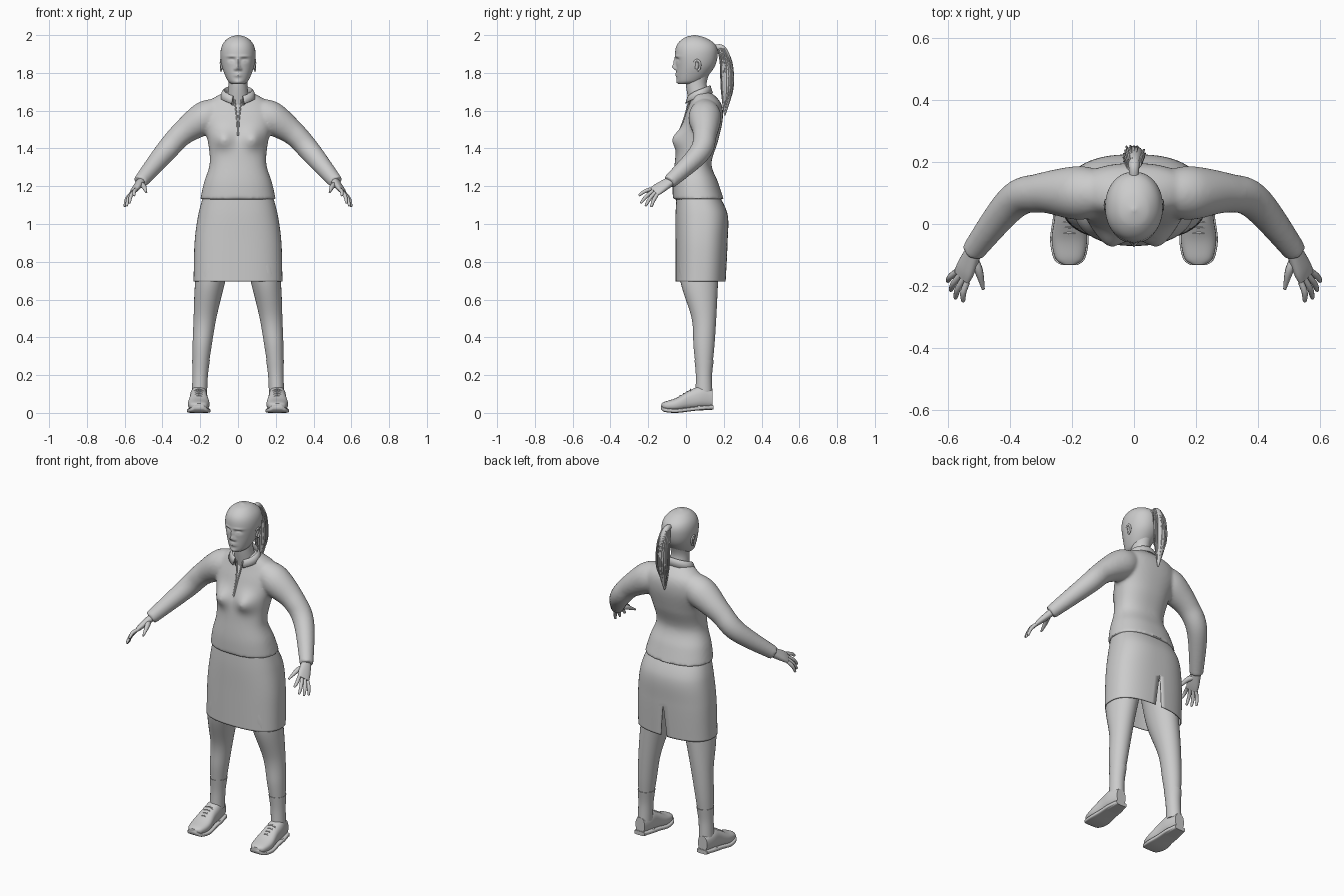
import bpy, bmesh, math, random
from mathutils import Vector

if "Cube" in bpy.data.objects:
    bpy.data.objects.remove(bpy.data.objects["Cube"], do_unlink=True)
random.seed(4)

grey = bpy.data.materials.new("plain_grey")
grey.use_nodes = True
grey.diffuse_color = (.6, .6, .6, 1)
grey.node_tree.nodes["Principled BSDF"].inputs["Base Color"].default_value = grey.diffuse_color
parts = []


def spline(rows, count):
    """Resample rows of numbers with a Catmull-Rom curve."""
    rows = [Vector(row) for row in rows]
    last = len(rows) - 1
    result = []
    for i in range(count):
        place = i / (count - 1) * last
        k = min(int(place), last - 1)
        t = place - k
        before, start, end, after = (rows[min(max(j, 0), last)] for j in range(k - 1, k + 3))
        tangent_in, tangent_out = (end - before) / 2, (after - start) / 2
        blend = t * t * (3 - 2 * t)
        ease = t * (1 - t)
        result.append(start.lerp(end, blend) + tangent_in * ease * (1 - t) - tangent_out * ease * t)
    return result


def loft(bm, rings, sides, power=2, side=1, gap=None, caps=True):
    """Skin superellipse rings given as (centre, u, v); gap opens the v side."""
    def bend(value):
        return math.copysign(abs(value) ** (2 / power), value)

    loops = []
    for centre, u, v in rings:
        opening = gap(centre.z) if gap else 0
        loop = []
        for i in range(sides + 1 if gap else sides):
            angle = opening + (math.tau - 2 * opening) * i / sides
            point = centre + u * bend(math.sin(angle)) + v * bend(math.cos(angle))
            loop.append(bm.verts.new((point.x * side, point.y, point.z)))
        loops.append(loop)
    for lower, upper in zip(loops, loops[1:]):
        for i in range(sides):
            j = (i + 1) % len(lower)
            bm.faces.new((lower[i], lower[j], upper[j], upper[i]))
    if caps:
        bm.faces.new(loops[0])
        bm.faces.new(loops[-1])


def column(bm, rows, sides, steps, centre=lambda height: 0, **options):
    """Upright form from rows of height, half width, front y, back y."""
    rings = [(Vector((centre(height), (front + back) / 2, height)),
              Vector((width, 0, 0)), Vector((0, (back - front) / 2, 0)))
             for height, width, front, back in spline(rows, steps)]
    loft(bm, rings, sides, **options)


def lengthwise(bm, rows, steps, power, side):
    """Foot form from rows of y, half width, bottom, top."""
    rings = [(Vector((.208, y, (bottom + top) / 2)), Vector((width, 0, 0)), Vector((0, 0, (top - bottom) / 2)))
             for y, width, bottom, top in spline(rows, steps)]
    loft(bm, rings, 28, power, side)


def tube(bm, rows, sides=12, steps=16, side=1):
    """Round form along rows of x, y, z, radius."""
    points = spline(rows, steps)
    rings = []
    for i, point in enumerate(points):
        ahead, behind = points[min(i + 1, steps - 1)], points[max(i - 1, 0)]
        along = (ahead - behind).to_3d().normalized()
        u = along.cross(Vector((1, 0, 1))).normalized()
        rings.append((point.to_3d(), u * point.w, along.cross(u) * point.w))
    loft(bm, rings, sides, side=side)


def push(bm, bumps, limit):
    """Move front vertices along y by soft bumps: x, z, x size, z size, amount."""
    for vert in bm.verts:
        if vert.co.y < limit:
            vert.co.y += sum(
                amount * math.exp(-((abs(vert.co.x) - x) / wide) ** 2 - ((vert.co.z - z) / tall) ** 2)
                for x, z, wide, tall, amount in bumps)


def finish(name, bm):
    bmesh.ops.remove_doubles(bm, verts=bm.verts, dist=.0002)
    bmesh.ops.recalc_face_normals(bm, faces=bm.faces)
    mesh = bpy.data.meshes.new(name)
    bm.to_mesh(mesh)
    bm.free()
    mesh.materials.append(grey)
    obj = bpy.data.objects.new(name, mesh)
    bpy.context.collection.objects.link(obj)
    parts.append(obj)
    return obj


# Jacket: body and sleeves fused into one surface
bm = bmesh.new()
column(bm, [(1.13, .2, -.07, .2), (1.22, .18, -.07, .17), (1.32, .15, -.06, .135), (1.44, .16, -.045, .17),
            (1.56, .19, -.01, .195), (1.64, .165, .02, .185), (1.7, .07, .035, .13)], 64, 60, power=2.3)
push(bm, [(.08, 1.45, .05, .05, -.04)], .05)
for side in (1, -1):
    tube(bm, [(.1, .1, 1.6, .07), (.18, .1, 1.56, .087), (.3, .1, 1.475, .064),
              (.39, .07, 1.375, .057), (.52, -.09, 1.22, .038)], 24, 36, side)
jacket = finish("jacket", bm)
remesh = jacket.modifiers.new("fuse", "REMESH")
remesh.mode = "VOXEL"
remesh.voxel_size = .009
remesh.use_smooth_shade = True
relax = jacket.modifiers.new("relax", "SMOOTH")
relax.factor = .5
relax.iterations = 7

# Front seam opening into the neckline
bm = bmesh.new()
for side in (1, -1):
    tube(bm, [(.002, -.046, 1.47, .003), (.006, -.01, 1.56, .004), (.02, .02, 1.67, .004)], 8, 14, side)
finish("front_seam", bm)

# Folded collar, lowest at the front
bm = bmesh.new()
grid = []
for i in range(41):
    turn = i / 20 - 1
    angle = turn * 2.8
    top = 1.735 - .058 * abs(turn) ** 1.5
    grid.append([bm.verts.new((.075 * flare * math.sin(angle), .067 + .058 * flare * math.cos(angle), top - drop))
                 for flare, drop in ((.9, .05), (1, 0), (1.1, .005), (1.3, .04))])
for here, there in zip(grid, grid[1:]):
    for k in range(3):
        bm.faces.new((here[k], here[k + 1], there[k + 1], there[k]))
finish("collar", bm).modifiers.new("thickness", "SOLIDIFY").thickness = .004

# Skirt with a vent opening at the back hem
bm = bmesh.new()
column(bm, [(1.16, .18, -.05, .17), (1.05, .21, -.055, .22), (.9, .23, -.055, .22), (.695, .235, -.055, .21)],
       72, 40, power=2.5, gap=lambda height: max(0, .88 - height) / 4, caps=False)
finish("skirt", bm).modifiers.new("thickness", "SOLIDIFY").thickness = .005

# Neck
bm = bmesh.new()
column(bm, [(1.62, .065, .02, .15), (1.73, .05, 0, .11), (1.8, .052, 0, .125)], 32, 16)
finish("neck", bm)

# Head, with nose, eyes, brows, lips and chin pushed out of it
bm = bmesh.new()
column(bm, [(1.74, .03, -.035, .03), (1.76, .055, -.047, .09), (1.83, .084, -.052, .15), (1.9, .093, -.058, .168),
            (1.95, .082, -.047, .155), (1.985, .05, -.01, .105), (2, .006, .04, .05)], 96, 90, power=2.1)
push(bm, [(0, 1.83, .012, .013, -.02), (0, 1.855, .008, .02, -.012), (.013, 1.82, .008, .008, -.008),
          (.033, 1.87, .018, .012, .011), (.033, 1.865, .01, .006, -.006), (.035, 1.887, .025, .007, -.005),
          (0, 1.79, .02, .01, -.009), (0, 1.79, .02, .002, .004), (0, 1.75, .02, .012, -.007)], .03)
finish("head", bm)

# Ponytail: core with loose strands around it
core = [(0, .14, 1.93, .014), (0, .19, 1.93, .018), (0, .215, 1.85, .029), (0, .22, 1.72, .03), (0, .205, 1.575, .004)]
bm = bmesh.new()
tube(bm, core, 16, 30)
for i in range(18):
    angle = i * math.tau / 18
    reach = random.uniform(.85, 1.2)
    lift = random.uniform(0, .05)
    tube(bm, [(math.sin(angle) * radius * reach, y + math.cos(angle) * radius * reach, z + lift * (k == 4), .006 - k / 1000)
              for k, (x, y, z, radius) in enumerate(core) if k], 6, 20)
finish("ponytail", bm)

# Paired parts
for side, name in ((1, "left"), (-1, "right")):
    # Ear: curved rim and inner lobe
    bm = bmesh.new()
    tube(bm, [(.09, .058 + .017 * math.cos(a / 2), 1.84 + .028 * math.sin(a / 2), .006) for a in range(-3, 6)],
         8, 24, side)
    tube(bm, [(.082, .055, 1.82, .008), (.086, .062, 1.855, .012)], 10, 8, side)
    finish(name + "_ear", bm)

    # Hand: flattened palm, four fingers and a thumb
    bm = bmesh.new()
    across = Vector((.6, .6, -.5)).normalized()
    normal = Vector((.04, -.075, -.055)).cross(across).normalized()
    palm = spline([(.51, -.075, 1.23, .026, .022), (.54, -.14, 1.19, .036, .017), (.554, -.17, 1.17, .035, .011)], 12)
    loft(bm, [(ring.to_3d(), across * ring[3], normal * ring[4]) for ring in palm], 20, 2.4, side)
    tips = [(.55, -.25, 1.15), (.575, -.24, 1.11), (.59, -.215, 1.095), (.6, -.185, 1.09)]
    for k, tip in enumerate(tips):
        root = palm[-1].to_3d() + across * (k - 1.5) * .0185
        joint = root.lerp(Vector(tip), .5) + normal * .008
        tube(bm, [(*root, .01), (*joint, .01), (*joint.lerp(Vector(tip), .85), .007), (*tip, .003)], 10, 12, side)
    tube(bm, [(.52, -.11, 1.21, .016), (.5, -.15, 1.2, .014), (.485, -.21, 1.167, .005)], 10, 12, side)
    finish(name + "_hand", bm)

    # Leg and sock share one outward curve
    def stance(height):
        return side * (.205 - .12 * height ** 2)

    bm = bmesh.new()
    column(bm, [(.9, .09, -.04, .18), (.7, .08, -.03, .17), (.5, .06, .03, .16), (.35, .05, .04, .15),
                (.2, .038, .055, .135), (.1, .036, .055, .135)], 32, 44, stance)
    finish(name + "_leg", bm)
    bm = bmesh.new()
    column(bm, [(.28, .047, .045, .147), (.2, .041, .052, .138), (.1, .04, .05, .14)], 32, 12, stance)
    finish(name + "_sock", bm)

    # Shoe upper, with the sole following its outline and a heel block
    upper = [(-.13, .02, .03, .05), (-.11, .045, .015, .06), (-.05, .057, .01, .08),
             (.02, .048, .018, .12), (.08, .044, .025, .14), (.14, .03, .03, .12)]
    bm = bmesh.new()
    lengthwise(bm, upper, 36, 2.5, side)
    finish(name + "_shoe", bm)
    bm = bmesh.new()
    lengthwise(bm, [(y * 1.02, width + .005, bottom - .01, bottom + .012) for y, width, bottom, top in upper],
               28, 5, side)
    lengthwise(bm, [(.06, .044, .012, .04), (.145, .034, .017, .04)], 8, 5, side)
    finish(name + "_sole", bm)

    # Laces across the instep
    bm = bmesh.new()
    for k in range(4):
        forward, height = -.03 + k * .018, .092 + k * .011
        tube(bm, [(.208 + reach * .026, forward, height - .01 * abs(reach), .004) for reach in (-1, 0, 1)], 6, 8, side)
    finish(name + "_laces", bm)

# Smooth shading with crisp edges
bpy.ops.object.select_all(action="DESELECT")
for obj in parts:
    obj.select_set(True)
bpy.context.view_layer.objects.active = parts[0]
bpy.ops.object.shade_smooth_by_angle(angle=math.radians(50))
